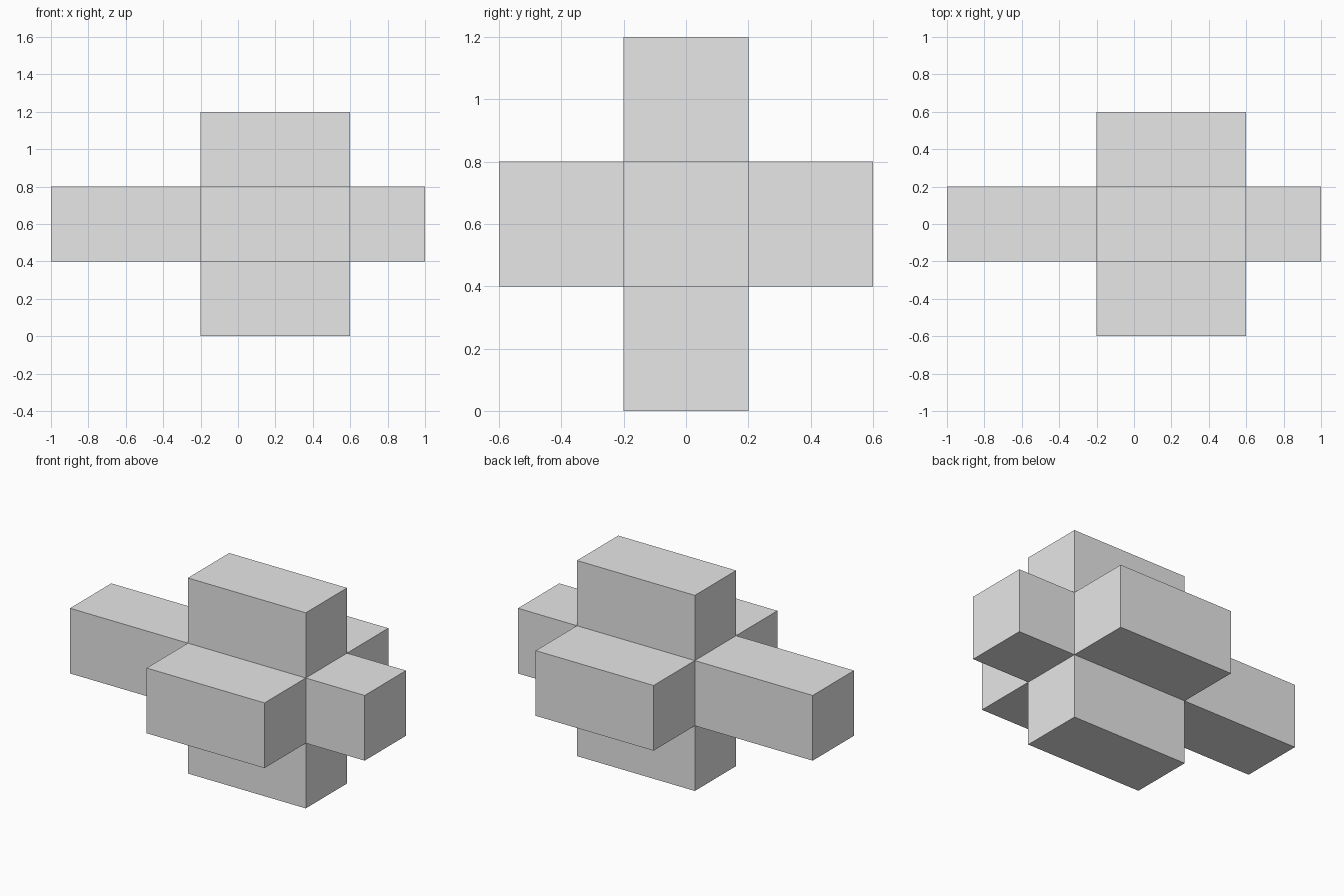
import bpy
import bmesh
from mathutils import Matrix, Vector

default_cube = bpy.data.objects.get("Cube")
if default_cube:
    bpy.data.objects.remove(default_cube, do_unlink=True)

# Plain grey material
grey = bpy.data.materials.new("light grey")
grey.use_nodes = True
colour = (0.8, 0.8, 0.8, 1.0)
grey.diffuse_color = colour
grey.node_tree.nodes["Principled BSDF"].inputs["Base Color"].default_value = colour

# Central block, longer along x
bm = bmesh.new()
core = Matrix.Translation((0.2, 0, 0.6)) @ Matrix.Diagonal((0.8, 0.4, 0.4, 1))
bmesh.ops.create_cube(bm, size=1, matrix=core)
bm.normal_update()

# One arm out of every face, with the arm on the -x side twice as long
for face in list(bm.faces):
    normal = face.normal.copy()
    length = 0.8 if normal.x < -0.5 else 0.4
    arm = bmesh.ops.extrude_discrete_faces(bm, faces=[face])["faces"][0]
    bmesh.ops.translate(bm, verts=arm.verts, vec=normal * length)

bmesh.ops.recalc_face_normals(bm, faces=bm.faces)
mesh = bpy.data.meshes.new("six_armed_block")
bm.to_mesh(mesh)
bm.free()
mesh.materials.append(grey)
block = bpy.data.objects.new("six_armed_block", mesh)
bpy.context.collection.objects.link(block)
